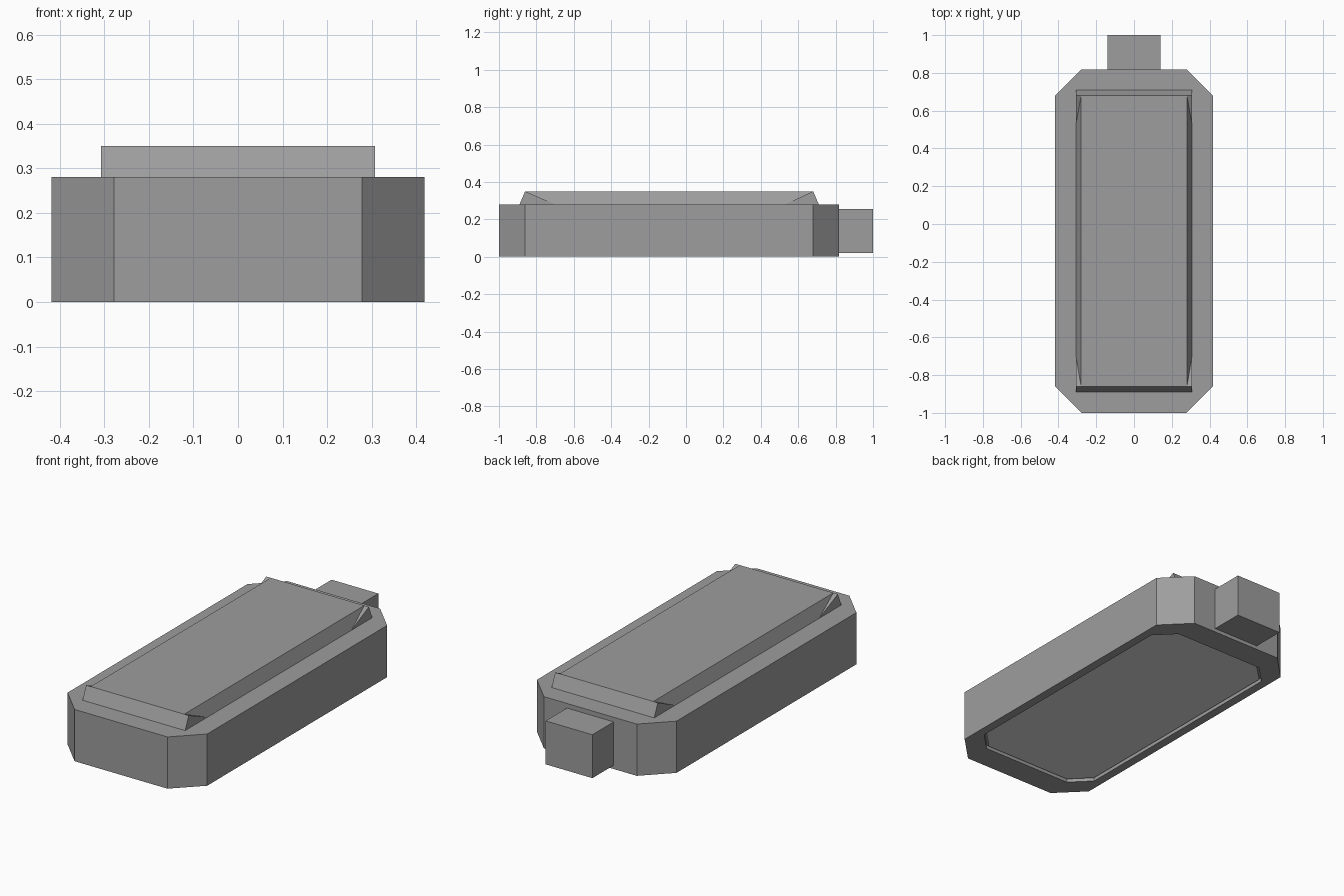
import bpy, bmesh

if "Cube" in bpy.data.objects:
    bpy.data.objects.remove(bpy.data.objects["Cube"])


def material(name, v):
    m = bpy.data.materials.new(name)
    m.diffuse_color = (v, v, v, 1)
    m.use_nodes = True
    m.node_tree.nodes["Principled BSDF"].inputs["Base Color"].default_value = m.diffuse_color
    return m


grey = material("mid_grey", 0.34)
pale = material("pale_grey", 0.70)


def build(name, faces, mat=grey):
    """Object from a list of polygons, each a list of points."""
    bm = bmesh.new()
    for f in faces:
        bm.faces.new([bm.verts.new(p) for p in f])
    bmesh.ops.remove_doubles(bm, verts=bm.verts, dist=1e-5)
    bmesh.ops.recalc_face_normals(bm, faces=bm.faces)
    me = bpy.data.meshes.new(name)
    bm.to_mesh(me)
    bm.free()
    me.materials.append(mat)
    ob = bpy.data.objects.new(name, me)
    bpy.context.collection.objects.link(ob)
    return ob


def octagon(hx, y0, y1, c, z):
    """Rectangle outline with chamfered corners."""
    return [(hx - c, y0, z), (hx, y0 + c, z), (hx, y1 - c, z), (hx - c, y1, z),
            (c - hx, y1, z), (-hx, y1 - c, z), (-hx, y0 + c, z), (c - hx, y0, z)]


def rect(hx, y0, y1, z):
    return [(hx, y0, z), (hx, y1, z), (-hx, y1, z), (-hx, y0, z)]


def bridge(a, b):
    n = len(a)
    return [[a[i], a[(i + 1) % n], b[(i + 1) % n], b[i]] for i in range(n)]


# Chamfered body with a shallow recess underneath
top = octagon(0.418, -1, 0.818, 0.14, 0.28)
bottom = octagon(0.418, -1, 0.818, 0.14, 0)
rim = octagon(0.37, -0.86, 0.68, 0.10, 0)
floor = octagon(0.37, -0.86, 0.68, 0.10, 0.02)
build("body", [top, floor] + bridge(top, bottom) + bridge(bottom, rim) + bridge(rim, floor))

# Pale plate lying in the recess
a = octagon(0.362, -0.852, 0.672, 0.10, 0.012)
b = octagon(0.362, -0.852, 0.672, 0.10, 0.02)
build("base_plate", [a, b] + bridge(a, b), pale)

# Raised lid with sloping sides
low, high = rect(0.307, -0.89, 0.71, 0.28), rect(0.28, -0.86, 0.68, 0.35)
build("lid", [low, high] + bridge(low, high))

# Corner gussets that square off the ends of the lid
for sx, side in ((1, "right"), (-1, "left")):
    for end, yb, yt, yp in (("front", -0.89, -0.86, -0.70), ("back", 0.71, 0.68, 0.53)):
        t, b = (sx * 0.307, yt, 0.35), (sx * 0.307, yb, 0.28)
        q, p = (sx * 0.28, yt, 0.35), (sx * 0.307, yp, 0.28)
        build(f"lid_gusset_{end}_{side}", [[t, b, p], [t, p, q], [t, q, b], [q, p, b]])

# Square connector block at the back
a, b = rect(0.14, 0.818, 1, 0.02), rect(0.14, 0.818, 1, 0.255)
build("connector", [a, b] + bridge(a, b))
